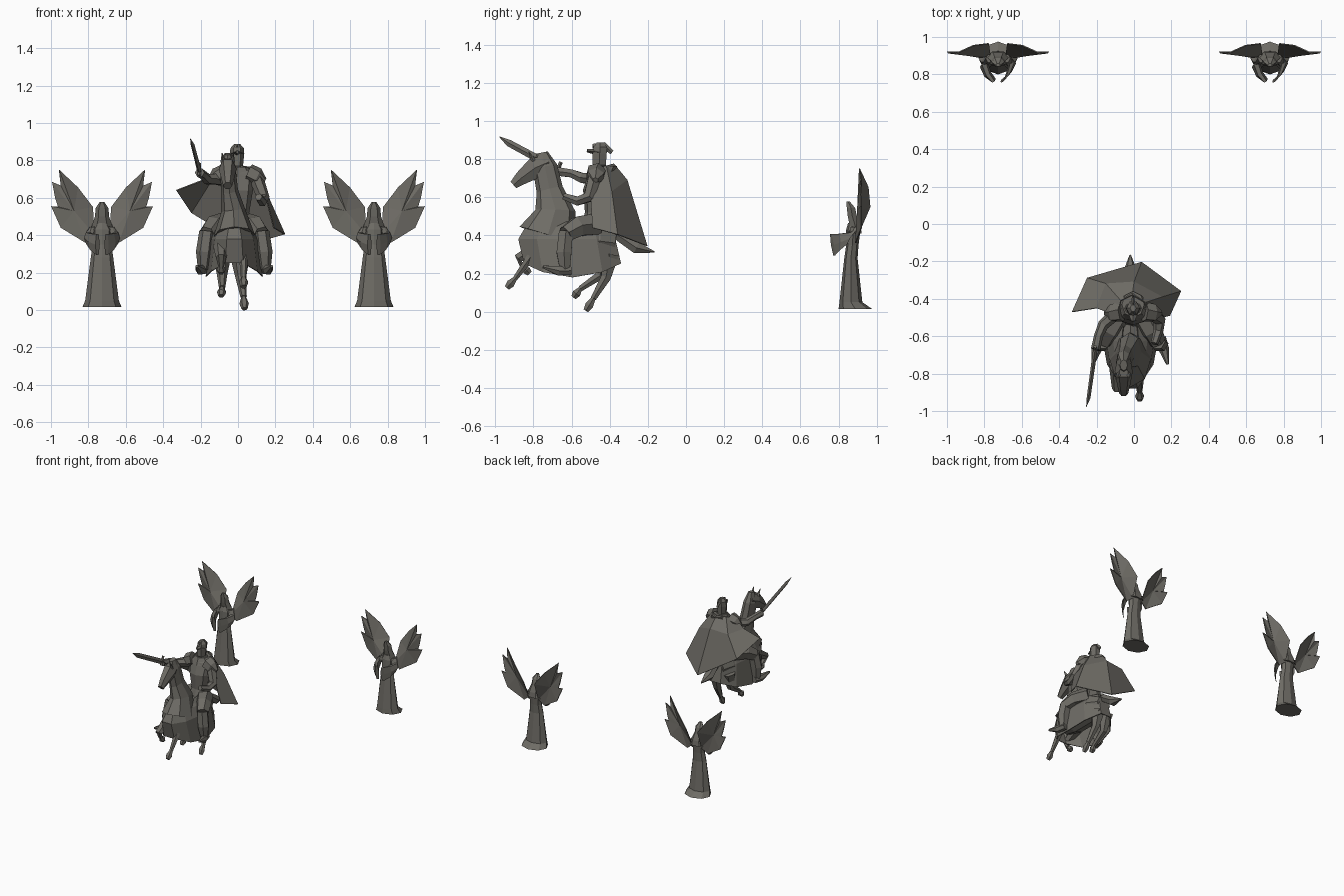
import bpy, bmesh, math
from mathutils import Vector as V

stone = bpy.data.materials.new("dark stone")
stone.diffuse_color = (0.155, 0.148, 0.13, 1)


def make(name, verts, faces, thick=0):
    bm = bmesh.new()
    vs = [bm.verts.new(v) for v in verts]
    for f in faces:
        bm.faces.new([vs[i] for i in f])
    bmesh.ops.recalc_face_normals(bm, faces=bm.faces)
    me = bpy.data.meshes.new(name)
    bm.to_mesh(me)
    bm.free()
    me.materials.append(stone)
    ob = bpy.data.objects.new(name, me)
    bpy.context.collection.objects.link(ob)
    if thick:
        m = ob.modifiers.new("thickness", 'SOLIDIFY')
        m.thickness = thick
        m.offset = 0
    return ob


def loft(name, rings, n=8, caps=True, thick=0):
    """Skin rings given as (centre, half axis u, half axis v, lift of front and back)."""
    verts, faces = [], []
    for c, u, v, lift in rings:
        for i in range(n):
            a = 2 * math.pi * i / n
            verts.append(c + u * math.cos(a) + v * math.sin(a) + V((0, 0, lift * math.sin(a) ** 2)))
    for r in range(len(rings) - 1):
        for i in range(n):
            j = (i + 1) % n
            faces.append((r * n + i, r * n + j, r * n + n + j, r * n + n + i))
    if caps:
        faces += [tuple(range(n)), tuple(range(len(verts) - n, len(verts)))]
    return make(name, verts, faces, thick)


def stack(name, x, rows, n=8, **kw):
    """Horizontal rings: (z, y front, y back, half width[, lift])."""
    rings = [(V((x, (r[1] + r[2]) / 2, r[0])), V((r[3], 0, 0)), V((0, (r[2] - r[1]) / 2, 0)),
              r[4] if len(r) > 4 else 0) for r in rows]
    return loft(name, rings, n, **kw)


def tube(name, pts, n=6):
    """Rings across a path: (x, y, z, half width, half depth)."""
    ps = [V(p[:3]) for p in pts]
    rings = []
    for i, p in enumerate(pts):
        t = (ps[min(i + 1, len(ps) - 1)] - ps[max(i - 1, 0)]).normalized()
        u = V((1, 0, 0)) - t * t.x
        if u.length < 0.3:
            u = V((0, 1, 0)) - t * t.y
        u.normalize()
        rings.append((ps[i], u * p[3], t.cross(u) * p[-1], 0))
    return loft(name, rings, n)


# ---- Two winged statues ----
wing = [(.04, .90, .40), (.05, .965, .55), (.13, .955, .655), (.23, .91, .75), (.22, .92, .665),
        (.267, .915, .685), (.25, .92, .60), (.235, .92, .55), (.272, .92, .555),
        (.22, .92, .44), (.09, .89, .36)]
for side, cx in (("left", -.727), ("right", .727)):
    stack(side + "_statue_robe", cx, [(.015, .80, .975, .105), (.05, .805, .925, .09),
          (.28, .83, .90, .06), (.35, .84, .905, .05), (.43, .84, .915, .055), (.465, .85, .91, .03)])
    stack(side + "_statue_hood", cx, [(.41, .87, .925, .065), (.45, .855, .92, .055),
          (.50, .845, .90, .038), (.545, .84, .89, .034), (.578, .84, .86, .012)], 6)
    for s in (-1, 1):
        make(side + "_statue_wing", [(cx + s * .15, .90, .53)] + [(cx + s * x, y, z) for x, y, z in wing],
             [(0, i, i % len(wing) + 1) for i in range(1, len(wing) + 1)], .006)
        # Bell sleeve that widens towards the joined hands
        loft(side + "_statue_sleeve", [
            (V((cx + s * .045, .885, .445)), V((.02, 0, 0)), V((0, .025, 0)), 0),
            (V((cx + s * .075, .85, .385)), V((.022, .01, 0)), V((0, .01, .035)), 0),
            (V((cx + s * .055, .80, .365)), V((.018, .012, 0)), V((0, 0, .05)), 0),
            (V((cx + s * .024, .768, .35)), V((.012, .008, 0)), V((0, -.01, .065)), 0)], 6)

# ---- Horse ----
X = -.02
stack("horse_cloth", X, [(.18, -.86, -.33, .15, .08), (.38, -.89, -.36, .125), (.445, -.85, -.39, .09),
      (.48, -.79, -.48, .045)], 10, caps=False, thick=.006)
tube("horse_body", [(X, -.80, .36, .07), (X, -.70, .37, .1), (X, -.45, .37, .1), (X, -.37, .36, .06)], 8)
tube("horse_neck", [(X, -.725, .40, .11, .155), (-.025, -.685, .53, .065, .105),
     (-.045, -.715, .64, .045, .07), (-.055, -.74, .76, .042, .065), (-.055, -.755, .835, .02, .03)], 8)
tube("horse_head", [(-.055, -.72, .785, .035, .04), (-.055, -.79, .755, .048, .065),
     (-.055, -.865, .70, .034, .042), (-.055, -.905, .665, .024, .026)])
for s in (-1, 1):
    tube("horse_ear", [(-.055 + s * .025, -.80, .79, .014), (-.055 + s * .03, -.825, .84, .002)], 4)
tube("horse_tail", [(X, -.37, .41, .03, .03), (X, -.26, .335, .04, .035), (X, -.165, .313, .004)], 6)
horse_legs = {
    "horse_front_leg_raised": [(.03, -.76, .36, .045), (.03, -.82, .28, .024), (.03, -.895, .175, .015)],
    "horse_front_leg_bent": [(-.09, -.75, .35, .045), (-.09, -.88, .28, .028), (-.09, -.855, .235, .016)],
    "horse_hind_leg_raised": [(-.085, -.42, .32, .055), (-.085, -.45, .19, .028), (-.085, -.555, .12, .017)],
    "horse_hind_leg_standing": [(.01, -.40, .30, .055), (.015, -.42, .18, .03), (.03, -.485, .07, .017)],
}
hoof_tips = [(.03, -.94, .125), (-.09, -.82, .20), (-.09, -.59, .075), (.035, -.525, .006)]
for (name, pts), tip in zip(horse_legs.items(), hoof_tips):
    tube(name, pts)
    a, b = V(pts[-1][:3]), V(tip)
    tube(name + "_hoof", [(*a, .013), (*a.lerp(b, .55), .025), (*b, .016)])

# ---- Rider ----
R = -.005
stack("rider_torso", R, [(.42, -.56, -.43, .09), (.52, -.53, -.43, .065), (.64, -.54, -.42, .085),
      (.73, -.51, -.41, .095), (.77, -.48, -.42, .04)])
stack("rider_head", R, [(.74, -.475, -.42, .025), (.775, -.495, -.415, .032), (.83, -.495, -.41, .038),
      (.865, -.49, -.41, .036), (.888, -.47, -.43, .016)], 6)
# Helmet brim point, crest and collar
tube("helmet_brim", [(R, -.45, .835, .04, .02), (R, -.52, .845, .008)], 4)
tube("helmet_crest", [(R, -.49, .868, .006, .012), (R, -.43, .872, .012, .018), (R, -.388, .835, .006, .012)], 4)
stack("rider_collar", R, [(.71, -.52, -.38, .10), (.765, -.50, -.36, .06)], 8)
for s in (-1, 1):
    tube("rider_thigh", [(X + s * .05, -.47, .46, .065), (X + s * .11, -.57, .445, .06),
         (X + s * .145, -.63, .405, .048)])
    tube("rider_boot", [(X + s * .145, -.63, .42, .042), (X + s * .16, -.64, .31, .045),
         (X + s * .165, -.635, .22, .03)])
    tube("rider_foot", [(X + s * .165, -.605, .215, .025), (X + s * .18, -.67, .215, .028),
         (X + s * .20, -.75, .235, .008)])
    tube("rider_shoulder_plate", [(R + s * .06, -.47, .73, .055), (R + s * .11, -.475, .71, .05),
         (R + s * .15, -.475, .69, .015)])
tube("rider_sword_arm", [(-.10, -.48, .70, .035), (-.165, -.54, .70, .03), (-.19, -.60, .725, .024),
     (-.205, -.67, .735, .026)])
tube("rider_rein_arm", [(.10, -.48, .70, .038), (.135, -.51, .60, .034), (.13, -.57, .58, .027),
     (.11, -.64, .605, .02)])

# ---- Sword ----
tube("sword_grip", [(-.20, -.635, .715, .01), (-.208, -.685, .752, .01)])
tube("sword_guard", [(-.207, -.655, .785, .01), (-.207, -.685, .72, .01)], 4)
tube("sword_blade", [(-.208, -.68, .75, .012, .02), (-.243, -.93, .885, .01, .018),
     (-.255, -.978, .917, .001, .002)], 4)

# ---- Billowing cape: five folds, each from shoulder to hem ----
folds = [[(-.09, -.49, .74), (-.20, -.45, .69), (-.33, -.47, .64)],
         [(-.07, -.41, .765), (-.15, -.32, .68), (-.25, -.29, .52)],
         [(-.01, -.38, .775), (0, -.31, .69), (.04, -.205, .345)],
         [(.06, -.42, .765), (.15, -.39, .63), (.25, -.36, .405)],
         [(.09, -.50, .74), (.15, -.50, .60), (.19, -.49, .44)]]
make("rider_cape", [p for f in folds for p in f],
     [(c * 3 + r, c * 3 + r + 1, c * 3 + r + 4, c * 3 + r + 3) for c in range(4) for r in range(2)], .006)
